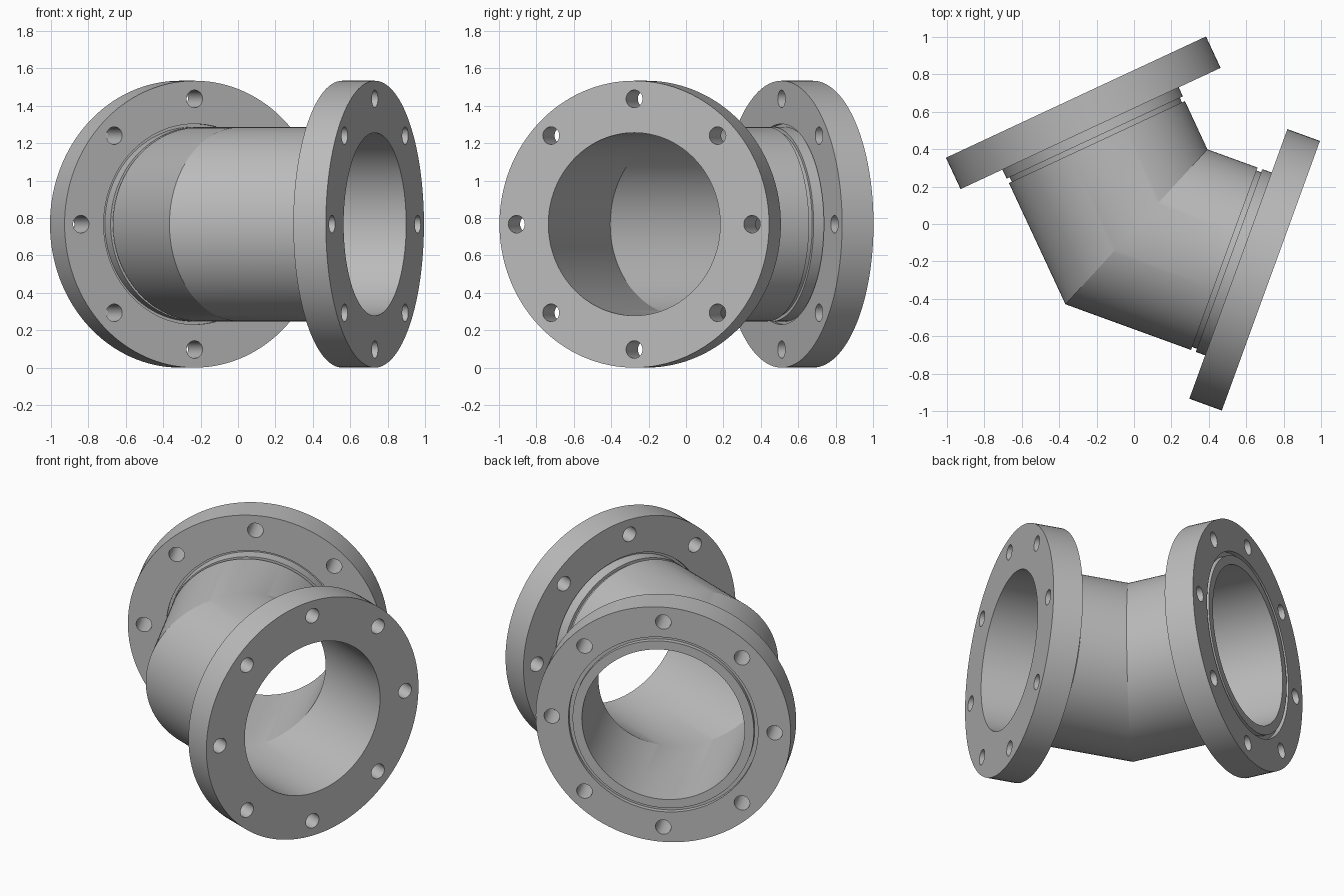
import bpy, bmesh
from math import sin, cos, tan, pi, radians
from mathutils import Matrix, Vector

cube = bpy.data.objects.get("Cube")
if cube:
    bpy.data.objects.remove(cube, do_unlink=True)

SEGMENTS = 128
CENTRE = Vector((0.013, -0.015, 0.767))
FLANGE_R, PIPE_R, COLLAR_R, BORE_R = 0.767, 0.519, 0.52, 0.489
FACE, BACK, PIPE_END = 0.765, 0.58, 0.50
MITRE = tan(radians(22.5))

steel = bpy.data.materials.new("plain grey steel")
steel.use_nodes = True
GREY = (0.5, 0.5, 0.5, 1)
steel.diffuse_color = GREY
steel.node_tree.nodes["Principled BSDF"].inputs["Base Color"].default_value = GREY


def arm_matrix(axis_angle, bend_side):
    """Local z runs out along the arm, local x points to the inside of the bend."""
    a = radians(axis_angle)
    z = Vector((cos(a), sin(a), 0))
    x = Vector((cos(a + bend_side * pi / 2), sin(a + bend_side * pi / 2), 0))
    m = Matrix((x, z.cross(x), z)).transposed().to_4x4()
    return Matrix.Translation(CENTRE) @ m


def revolve(bm, profile, matrix, closed):
    """Spin (radius, height) points; height None lies on the mitre plane."""
    rings = []
    for r, h in profile:
        ring = []
        for i in range(SEGMENTS):
            a = 2 * pi * i / SEGMENTS
            z = r * cos(a) * MITRE if h is None else h
            ring.append(bm.verts.new(matrix @ Vector((r * cos(a), r * sin(a), z))))
        rings.append(ring)
    pairs = list(zip(rings, rings[1:]))
    if closed:
        pairs.append((rings[-1], rings[0]))
    for p, q in pairs:
        for i in range(SEGMENTS):
            j = (i + 1) % SEGMENTS
            bm.faces.new((p[i], p[j], q[j], q[i]))


def make_object(name, bm):
    bmesh.ops.remove_doubles(bm, verts=bm.verts, dist=0.0001)
    bmesh.ops.recalc_face_normals(bm, faces=bm.faces)
    mesh = bpy.data.meshes.new(name)
    bm.to_mesh(mesh)
    bm.free()
    mesh.materials.append(steel)
    obj = bpy.data.objects.new(name, mesh)
    bpy.context.collection.objects.link(obj)
    return obj


def activate(obj):
    bpy.ops.object.select_all(action='DESELECT')
    obj.select_set(True)
    bpy.context.view_layer.objects.active = obj


def smooth(obj):
    activate(obj)
    bpy.ops.object.shade_smooth_by_angle(angle=radians(12))


def make_flange(name, matrix, grooved):
    # Flange plate, clearance step, collar and narrow weld groove
    profile = [(BORE_R, FACE)]
    if grooved:
        profile += [(0.545, FACE), (0.545, FACE - 0.03), (0.57, FACE - 0.03), (0.57, FACE)]
    profile += [(FLANGE_R, FACE), (FLANGE_R, BACK), (0.536, BACK), (0.536, BACK + 0.02),
                (COLLAR_R, BACK + 0.02), (COLLAR_R, 0.527), (0.502, 0.527),
                (0.502, PIPE_END), (BORE_R, PIPE_END)]
    bm = bmesh.new()
    revolve(bm, profile, matrix, True)
    flange = make_object(name, bm)

    # Eight bolt holes
    bm = bmesh.new()
    for i in range(8):
        a = i * pi / 4
        place = Matrix.Translation((0.67 * cos(a), 0.67 * sin(a), (FACE + BACK) / 2))
        bmesh.ops.create_cone(bm, cap_ends=True, segments=32, radius1=0.047,
                              radius2=0.047, depth=0.4, matrix=matrix @ place)
    cutter = make_object(name + "_hole_cutter", bm)
    cutter.hide_render = True
    mod = flange.modifiers.new("bolt holes", 'BOOLEAN')
    mod.object = cutter
    mod.operation = 'DIFFERENCE'
    mod.solver = 'EXACT'
    activate(flange)
    bpy.ops.object.modifier_apply(modifier=mod.name)
    bpy.data.objects.remove(cutter, do_unlink=True)
    smooth(flange)


back_arm = arm_matrix(115, -1)
front_arm = arm_matrix(-20, 1)

# Mitred pipe: two hollow arms welded along the mitre plane
bm = bmesh.new()
for arm in (back_arm, front_arm):
    revolve(bm, [(PIPE_R, None), (PIPE_R, PIPE_END), (BORE_R, PIPE_END), (BORE_R, None)],
            arm, False)
smooth(make_object("elbow_pipe", bm))

make_flange("back_flange", back_arm, True)
make_flange("front_flange", front_arm, False)
